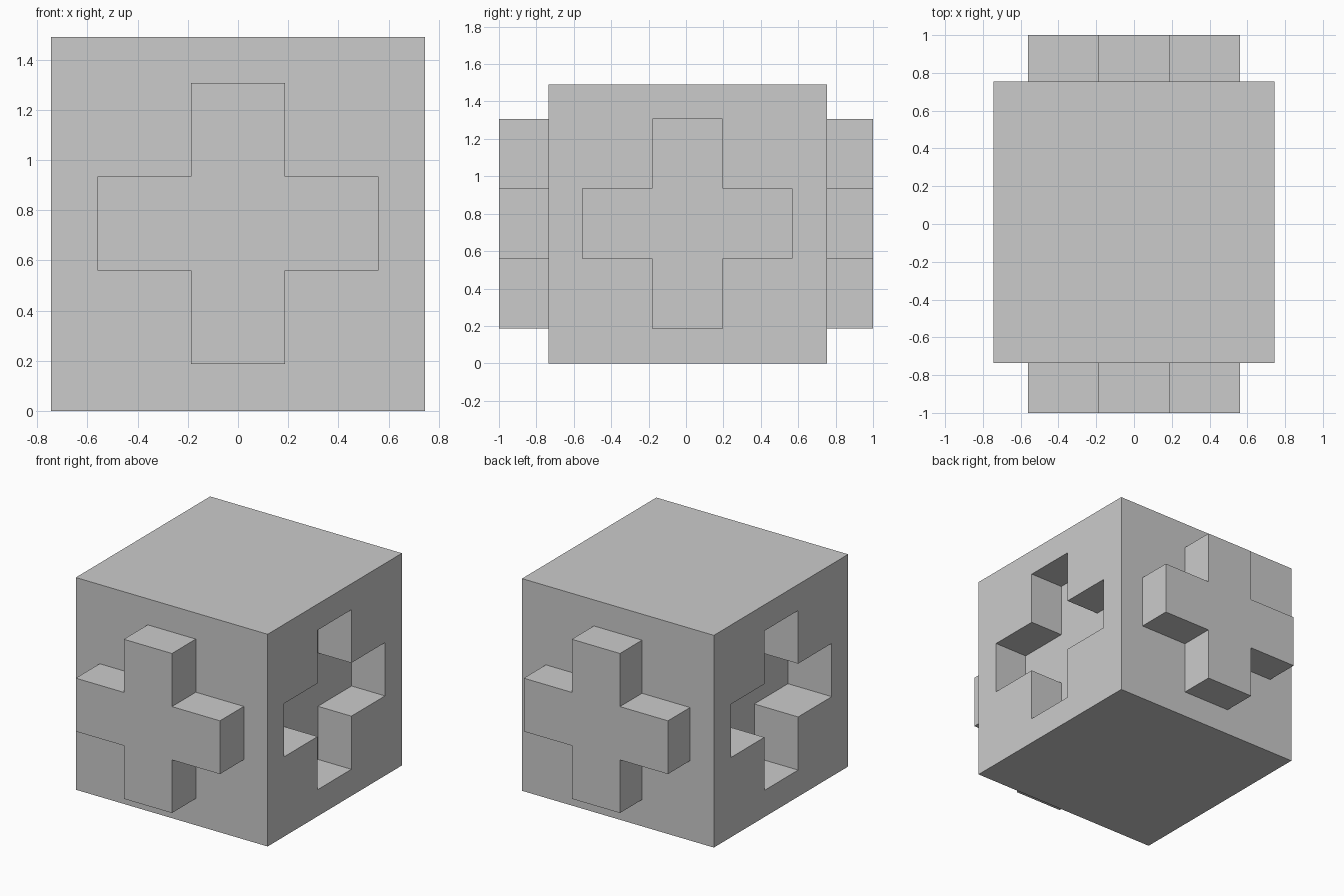
import bpy
import bmesh
from mathutils import Vector

if "Cube" in bpy.data.objects:
    bpy.data.objects.remove(bpy.data.objects["Cube"])

HALF = 0.745            # half the cube edge
Y0 = 0.01               # cube centre in y
ZC = 0.747              # height of the cross centres
ARM, WID = 0.56, 0.187  # cross half length and half width


def new_object(name, bm):
    bmesh.ops.recalc_face_normals(bm, faces=bm.faces)
    mesh = bpy.data.meshes.new(name)
    bm.to_mesh(mesh)
    bm.free()
    ob = bpy.data.objects.new(name, mesh)
    bpy.context.collection.objects.link(ob)
    return ob


def cross_prism(name, axis, start, end, offset=0.0):
    """Plus-shaped prism running along x or y from start to end."""
    quarter = [(ARM, -WID), (ARM, WID), (WID, WID)]
    outline = []
    for _ in range(4):
        outline += quarter
        quarter = [(-v, u) for u, v in quarter]
    bm = bmesh.new()
    verts = []
    for u, v in outline:
        co = (start, u + offset, v + ZC) if axis == 'x' else (u + offset, start, v + ZC)
        verts.append(bm.verts.new(co))
    face = bm.faces.new(verts)
    ext = bmesh.ops.extrude_face_region(bm, geom=[face], use_keep_orig=True)
    step = Vector((end - start, 0, 0) if axis == 'x' else (0, end - start, 0))
    bmesh.ops.translate(bm, vec=step,
                        verts=[g for g in ext['geom'] if isinstance(g, bmesh.types.BMVert)])
    return new_object(name, bm)


# Cube body
bm = bmesh.new()
bmesh.ops.create_cube(bm, size=2 * HALF)
bmesh.ops.translate(bm, verts=bm.verts, vec=(0, Y0, HALF))
body = new_object("cube_body", bm)

# Raised crosses front and back, sunken crosses right (shallow) and left (deep)
parts = [
    (cross_prism("front_peg", 'y', -1.0, -0.69), 'UNION'),
    (cross_prism("back_peg", 'y', 0.70, 1.0), 'UNION'),
    (cross_prism("right_socket_cutter", 'x', HALF - 0.26, HALF + 0.1, 0.007), 'DIFFERENCE'),
    (cross_prism("left_socket_cutter", 'x', -HALF - 0.1, -HALF + 0.34, -0.003 + Y0), 'DIFFERENCE'),
]
bpy.context.view_layer.objects.active = body
for tool, operation in parts:
    tool.hide_render = True
    mod = body.modifiers.new(tool.name, 'BOOLEAN')
    mod.object = tool
    mod.operation = operation
    mod.solver = 'EXACT'
    bpy.ops.object.modifier_apply(modifier=mod.name)
    bpy.data.objects.remove(tool)
